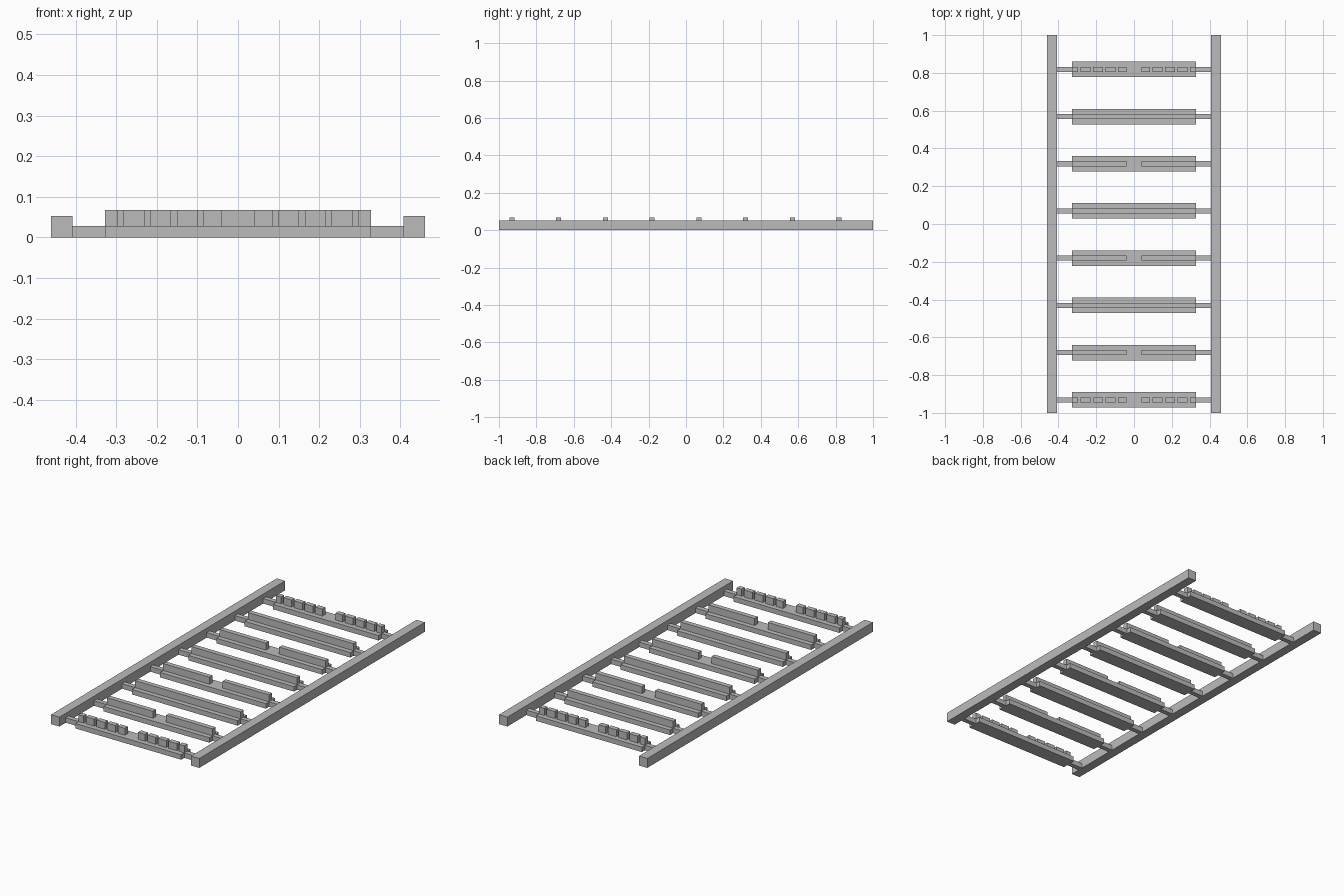
import bpy

if "Cube" in bpy.data.objects:
    bpy.data.objects.remove(bpy.data.objects["Cube"], do_unlink=True)

grey = bpy.data.materials.new("plain grey")
grey.use_nodes = True
colour = (0.5, 0.5, 0.5, 1)
grey.diffuse_color = colour
grey.node_tree.nodes["Principled BSDF"].inputs["Base Color"].default_value = colour


def box(name, x, y, z):
    """Add a box from its (low, high) range on each axis."""
    spans = (x, y, z)
    bpy.ops.mesh.primitive_cube_add(size=1, location=[(a + b) / 2 for a, b in spans])
    ob = bpy.context.object
    ob.name = name
    ob.scale = [b - a for a, b in spans]
    bpy.ops.object.transform_apply(location=False, rotation=False, scale=True)
    ob.data.materials.append(grey)


def pair(name, x, y, z):
    """Add a box on the left and its mirror on the right."""
    box("left_" + name, x, y, z)
    box("right_" + name, (-x[1], -x[0]), y, z)


RAIL_IN, RAIL_OUT, RAIL_TOP = 0.408, 0.46, 0.053
PLATE_X, PLATE_Y, PLATE_TOP = 0.328, 0.041, 0.028
BAR_Y, BAR_TOP, GAP_X = 0.0135, 0.067, 0.041

# Long side rails
pair("side_rail", (RAIL_IN, RAIL_OUT), (-1, 1), (0, RAIL_TOP))

# Cross members: end ones notched, the others alternately split and solid
styles = ["notched", "split", "solid", "split", "solid", "split", "solid", "notched"]
styles[2:7] = ["solid", "split", "solid", "split", "solid"]
for i, style in enumerate(styles):
    y = -0.931 + 0.25 * i
    # Kinds run: notched, split, solid, split, solid, split, solid, notched
    if style != "notched":
        style = "split" if i % 2 else "solid"
    bar_y, bar_z = (y - BAR_Y, y + BAR_Y), (PLATE_TOP, BAR_TOP)
    box(f"plate_{i}", (-PLATE_X, PLATE_X), (y - PLATE_Y, y + PLATE_Y), (0, PLATE_TOP))
    pair(f"rod_{i}", (PLATE_X, RAIL_IN), bar_y, (0, PLATE_TOP))
    if style == "solid":
        box(f"bar_{i}", (-PLATE_X, PLATE_X), bar_y, bar_z)
    elif style == "split":
        pair(f"half_bar_{i}", (GAP_X, PLATE_X), bar_y, bar_z)
    else:
        # Row of blocks separated by narrow slots
        start = GAP_X
        for k in range(5):
            slot = 0.092 + 0.0658 * k
            end = min(slot - 0.0072, PLATE_X)
            pair(f"block_{i}_{k}", (start, end), bar_y, bar_z)
            start = slot + 0.0072
